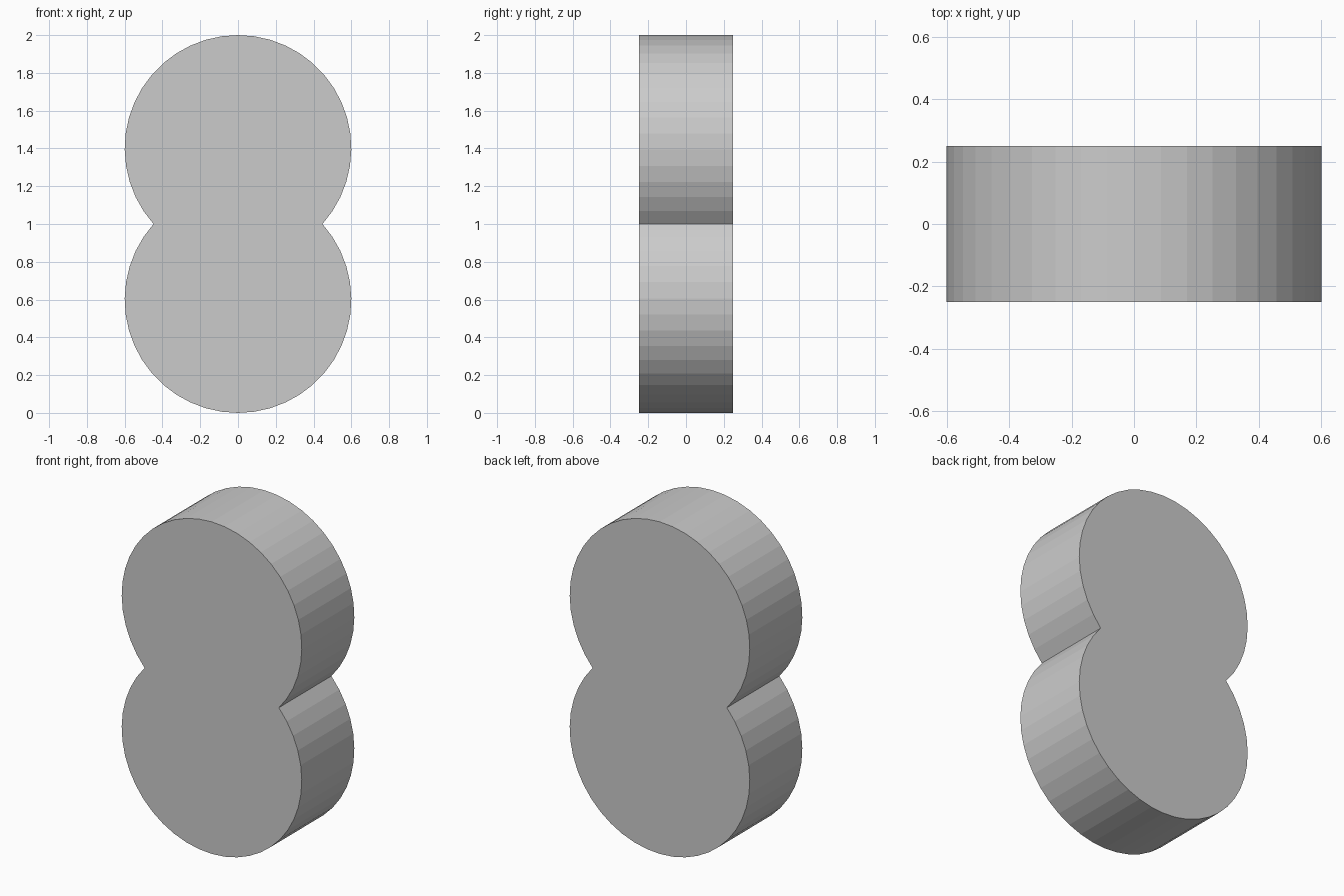
import bpy, bmesh, math

if "Cube" in bpy.data.objects:
    bpy.data.objects.remove(bpy.data.objects["Cube"])

R, OFFSET, HALF_DEPTH, SEGS = 0.6, 0.4, 0.25, 32

# Figure-eight outline: two arcs meeting in a notch at mid height
notch = math.asin(OFFSET / R)
sweep = math.pi + 2 * notch

def arc(centre_z, start):
    return [(R * math.cos(start + sweep * i / SEGS),
             centre_z + R * math.sin(start + sweep * i / SEGS))
            for i in range(SEGS)]

outline = arc(1 + OFFSET, -notch) + arc(1 - OFFSET, math.pi - notch)

# Extrude the front face back to make the slab
bm = bmesh.new()
front = bm.faces.new([bm.verts.new((x, -HALF_DEPTH, z)) for x, z in outline])
result = bmesh.ops.extrude_face_region(bm, geom=[front], use_keep_orig=True)
back = [v for v in result["geom"] if isinstance(v, bmesh.types.BMVert)]
bmesh.ops.translate(bm, verts=back, vec=(0, 2 * HALF_DEPTH, 0))
bmesh.ops.recalc_face_normals(bm, faces=bm.faces)

mesh = bpy.data.meshes.new("figure_eight_slab")
bm.to_mesh(mesh)
bm.free()
bpy.context.collection.objects.link(bpy.data.objects.new("figure_eight_slab", mesh))
